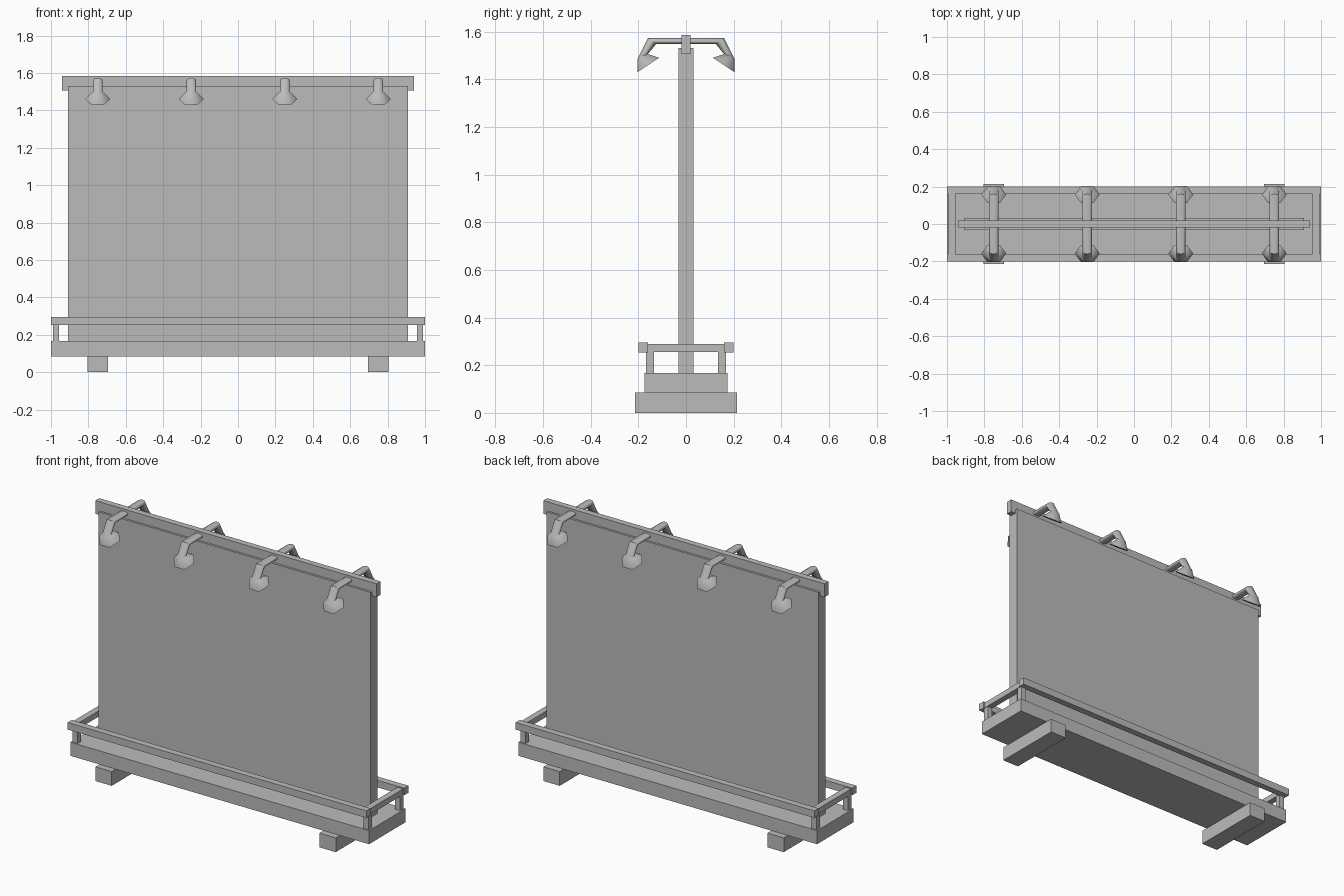
import bpy, bmesh, math
from mathutils import Vector

cube = bpy.data.objects.get("Cube")
if cube:
    bpy.data.objects.remove(cube, do_unlink=True)

GREY = (0.5, 0.5, 0.5, 1)
grey = bpy.data.materials.new("plain grey")
grey.use_nodes = True
grey.diffuse_color = GREY
grey.node_tree.nodes["Principled BSDF"].inputs["Base Color"].default_value = GREY


def finish(name, bm):
    bmesh.ops.recalc_face_normals(bm, faces=bm.faces)
    mesh = bpy.data.meshes.new(name)
    bm.to_mesh(mesh)
    bm.free()
    mesh.materials.append(grey)
    obj = bpy.data.objects.new(name, mesh)
    bpy.context.collection.objects.link(obj)
    return obj


def box(name, x, y, z):
    """Box from (low, high) ranges on each axis."""
    bm = bmesh.new()
    bmesh.ops.create_cube(bm, size=1)
    for v in bm.verts:
        v.co = [(lo + hi) / 2 + c * (hi - lo) for c, (lo, hi) in zip(v.co, (x, y, z))]
    return finish(name, bm)


def loft(name, x, rings, sides, angle):
    """Skin through elliptical rings, each (outer yz, inner yz, half width)."""
    bm = bmesh.new()
    loops = []
    for outer, inner, width in rings:
        a, b = Vector((x, *outer)), Vector((x, *inner))
        mid, half = (a + b) / 2, (a - b) / 2
        if sides == 6:
            half /= math.cos(math.pi / 6)      # flats meet the given points
        loop = []
        for i in range(sides):
            t = 2 * math.pi * (i + 0.5) / sides
            loop.append(bm.verts.new(mid + half * math.cos(t)
                                     + Vector((width * math.sin(t), 0, 0))))
        loops.append(loop)
    for p, q in zip(loops, loops[1:]):
        for i in range(sides):
            j = (i + 1) % sides
            bm.faces.new((p[i], p[j], q[j], q[i]))
    bm.faces.new(loops[0])
    bm.faces.new(loops[-1])
    obj = finish(name, bm)
    bpy.ops.object.select_all(action='DESELECT')
    obj.select_set(True)
    bpy.context.view_layer.objects.active = obj
    bpy.ops.object.shade_smooth_by_angle(angle=math.radians(angle))
    return obj


def sym(a):
    return (-a, a)


def side_range(s, lo, hi):
    return tuple(sorted((s * lo, s * hi)))


# Board, top rail and platform
box("display_board", sym(0.91), sym(0.032), (0.16, 1.53))
box("top_rail", sym(0.942), sym(0.019), (1.505, 1.585))
box("platform", sym(1.0), sym(0.175), (0.085, 0.167))

# Feet, guard rails and corner posts
for s, side in ((1, "left"), (-1, "right")):
    box(f"{side}_foot", side_range(s, 0.695, 0.805), sym(0.215), (0, 0.086))
    box(f"{side}_end_rail", side_range(s, 0.955, 0.993), sym(0.165), (0.255, 0.29))
    for t, end in ((-1, "front"), (1, "back")):
        box(f"{side}_{end}_post", side_range(s, 0.957, 0.99),
            side_range(t, 0.134, 0.167), (0.16, 0.26))
for t, end in ((-1, "front"), (1, "back")):
    box(f"{end}_guard_rail", sym(1.0), side_range(t, 0.16, 0.2), (0.253, 0.296))

# Lamps: a bent arm across the rail with a hexagonal shade at each end
R = 0.027
tip = ((-0.203, 1.487), (-0.16, 1.505))
bend = ((-0.16, 1.573), (-0.125, 1.547))


def flip(points, s):
    return tuple((-s * y, z) for y, z in points)


for n, x in enumerate((-0.75, -0.25, 0.25, 0.75), 1):
    arm = [(*flip(p, s), R) for p, s in ((tip, 1), (bend, 1), (bend, -1), (tip, -1))]
    loft(f"lamp_arm_{n}", x, arm, 16, 40)
    for s, end in ((1, "front"), (-1, "back")):
        wide = flip(((-0.203, 1.43), (-0.113, 1.49)), s)
        narrow = flip(((-0.203, 1.487), (-0.172, 1.51)), s)
        loft(f"{end}_lamp_shade_{n}", x, [(*wide, 0.067), (*narrow, 0.03)], 6, 60)
